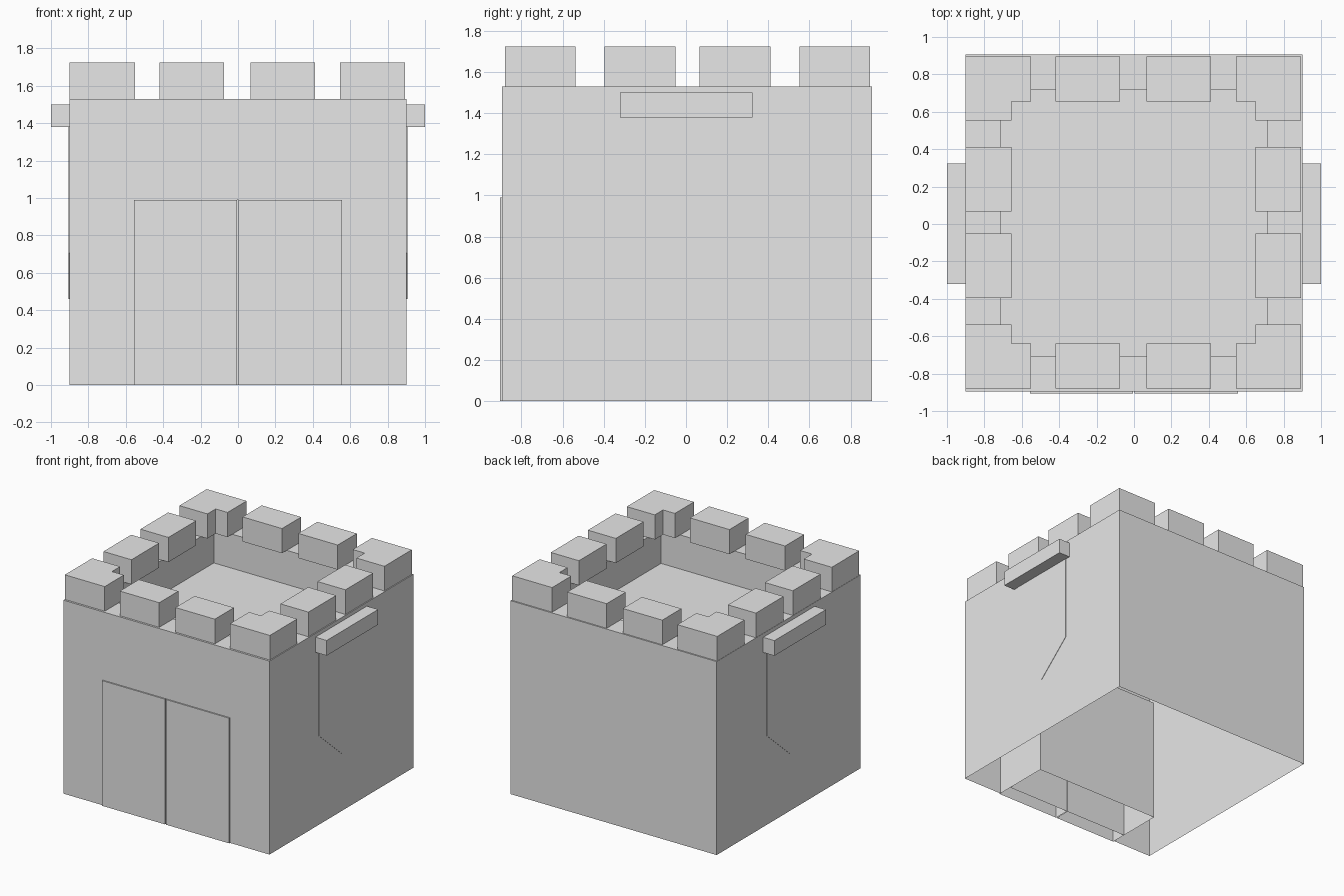
import bpy
import bmesh
from mathutils import Vector

cube = bpy.data.objects.get("Cube")
if cube:
    bpy.data.objects.remove(cube, do_unlink=True)

# Single stone colour
stone = bpy.data.materials.new("light_grey_stone")
stone.use_nodes = True
colour = (0.8, 0.8, 0.8, 1)
stone.diffuse_color = colour
stone.node_tree.nodes["Principled BSDF"].inputs["Base Color"].default_value = colour

HALF_X, FRONT, BACK, TOP = 0.902, -0.895, 0.905, 1.53
DOOR_HALF, DOOR_TOP = 0.556, 0.99


def finish(name, bm):
    bmesh.ops.remove_doubles(bm, verts=bm.verts, dist=0.0005)
    bmesh.ops.recalc_face_normals(bm, faces=bm.faces)
    mesh = bpy.data.meshes.new(name)
    bm.to_mesh(mesh)
    bm.free()
    mesh.materials.append(stone)
    obj = bpy.data.objects.new(name, mesh)
    bpy.context.collection.objects.link(obj)
    return obj


def add_box(bm, low, high, open_sides=()):
    """Box between two corners, leaving out faces with the given normals."""
    low, high = Vector(low), Vector(high)
    verts = bmesh.ops.create_cube(bm, size=1)["verts"]
    faces = {f for v in verts for f in v.link_faces}
    bm.normal_update()
    drop = [f for f in faces if any(f.normal.dot(Vector(s)) > 0.9 for s in open_sides)]
    for v in verts:
        v.co = Vector([l if c < 0 else h for c, l, h in zip(v.co, low, high)])
    bmesh.ops.delete(bm, geom=drop, context='FACES_ONLY')


def prism(name, points, direction):
    """Extrude a flat outline along a direction."""
    bm = bmesh.new()
    base = bm.faces.new([bm.verts.new(p) for p in points])
    new = bmesh.ops.extrude_face_region(bm, geom=[base], use_keep_orig=True)["geom"]
    moved = [g for g in new if isinstance(g, bmesh.types.BMVert)]
    bmesh.ops.translate(bm, verts=moved, vec=direction)
    return finish(name, bm)


DOWN, FORWARD = (0, 0, -1), (0, -1, 0)

# Hollow tower shell, open below, with a sunken roof
bm = bmesh.new()
add_box(bm, (-HALF_X, FRONT, 0), (HALF_X, BACK, TOP), (DOWN, FORWARD))
bm.normal_update()
roof = [f for f in bm.faces if f.normal.z > 0.9]
bmesh.ops.inset_individual(bm, faces=roof, thickness=0.268)
bmesh.ops.inset_individual(bm, faces=roof, thickness=0, depth=-0.27)
# Front wall with the doorway cut out
arch = [(-HALF_X, 0), (-HALF_X, TOP), (HALF_X, TOP), (HALF_X, 0),
        (DOOR_HALF, 0), (DOOR_HALF, DOOR_TOP), (-DOOR_HALF, DOOR_TOP), (-DOOR_HALF, 0)]
bm.faces.new([bm.verts.new((x, FRONT, z)) for x, z in arch])
finish("tower_walls", bm)

# Recess behind the doors
bm = bmesh.new()
add_box(bm, (-DOOR_HALF, FRONT, 0), (DOOR_HALF, -0.43, DOOR_TOP), (DOWN, FORWARD))
finish("doorway_recess", bm)

# Pair of doors
for side, x0, x1 in (("right", -DOOR_HALF, -0.006), ("left", 0.002, DOOR_HALF)):
    bm = bmesh.new()
    add_box(bm, (x0, FRONT - 0.01, 0), (x1, -0.78, DOOR_TOP), (DOWN,))
    finish(side + "_door", bm)

# Battlements: an L-shaped corner and two blocks per quarter
MERLON_TOP, CX, CY = 1.725, -0.003, 0.008
OX, OY, IX, IY = 0.897, 0.887, 0.652, 0.648
for sx in (-1, 1):
    for sy in (-1, 1):
        label = ("front" if sy < 0 else "back") + ("_left" if sx > 0 else "_right")
        outlines = {
            "corner_merlon": [(OX, OY), (0.548, OY), (0.548, IY), (IX, IY), (IX, 0.545), (OX, 0.545)],
            "wall_merlon": [(0.071, OY), (0.416, OY), (0.416, IY), (0.071, IY)],
            "side_merlon": [(OX, 0.058), (OX, 0.404), (IX, 0.404), (IX, 0.058)],
        }
        for kind, outline in outlines.items():
            points = [(CX + sx * x, CY + sy * y, TOP) for x, y in outline]
            prism(label + "_" + kind, points, (0, 0, MERLON_TOP - TOP))

# Hanging banners and their rails on both sides
for side, s in (("left", 1), ("right", -1)):
    bm = bmesh.new()
    xs = sorted((s * HALF_X, s))
    add_box(bm, (xs[0], -0.32, 1.38), (xs[1], 0.323, 1.5))
    finish(side + "_banner_rail", bm)
    cloth = [(-0.28, 1.38), (0.28, 1.38), (0.28, 0.705), (0, 0.46), (-0.28, 0.705)]
    prism(side + "_banner", [(s * HALF_X, y, z) for y, z in cloth], (s * 0.003, 0, 0))
